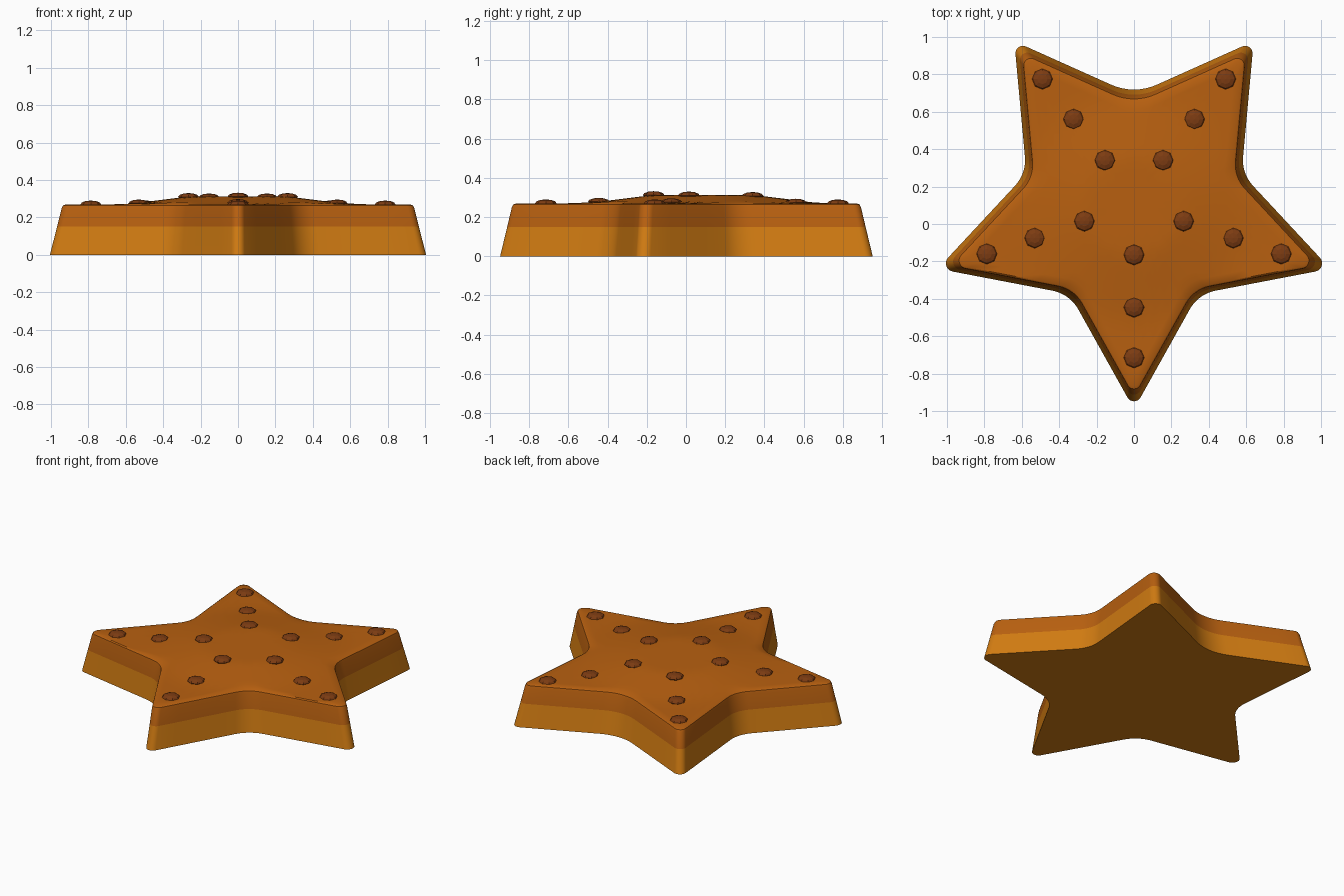
import bpy, bmesh, math
from mathutils import Vector

if "Cube" in bpy.data.objects:
    bpy.data.objects.remove(bpy.data.objects["Cube"])


def material(name, rgb):
    m = bpy.data.materials.new(name)
    m.diffuse_color = (*rgb, 1)
    m.use_nodes = True
    m.node_tree.nodes["Principled BSDF"].inputs["Base Color"].default_value = m.diffuse_color
    return m


biscuit = material("golden biscuit", (0.64, 0.20, 0.006))
topping = material("caramel topping", (0.479, 0.117, 0.005))
brown = material("chocolate brown", (0.205, 0.045, 0.006))

CENTRE = Vector((0, 0.09))

# Right half of the star outline: x, y, corner radius
HALF = [(0, -0.99, 0.04), (0.344, -0.374, 0.2), (1.049, -0.239, 0.045),
        (0.575, 0.27, 0.2), (0.64, 0.977, 0.04), (0, 0.69, 0.3)]
corners = HALF + [(-x, y, r) for x, y, r in reversed(HALF[1:-1])]


def rounded_outline(pts, arc_steps=8, edge_steps=4):
    """Polygon with every corner replaced by a tangent arc."""
    arcs = []
    n = len(pts)
    for i, (x, y, r) in enumerate(pts):
        p = Vector((x, y))
        a = (Vector(pts[i - 1][:2]) - p).normalized()
        b = (Vector(pts[(i + 1) % n][:2]) - p).normalized()
        half = a.angle(b) / 2
        c = p + (a + b).normalized() * (r / math.sin(half))
        t = r / math.tan(half)
        v0, v1 = p + a * t - c, p + b * t - c
        sweep = v0.angle_signed(v1)
        a0 = math.atan2(v0.y, v0.x)
        arcs.append([c + r * Vector((math.cos(a0 - sweep * k / arc_steps),
                                     math.sin(a0 - sweep * k / arc_steps)))
                     for k in range(arc_steps + 1)])
    out = []
    for i, arc in enumerate(arcs):
        out += arc
        nxt = arcs[(i + 1) % n][0]
        out += [arc[-1].lerp(nxt, k / edge_steps) for k in range(1, edge_steps)]
    return out


def top_height(p):
    """Gently raised middle of the upper face."""
    d = (p - CENTRE).length
    return 0.27 + 0.042 * min(1, max(0, (0.6 - d) / 0.34))


outline = rounded_outline(corners)

# Star body: stacked scaled outlines, then rings closing over the top
bm = bmesh.new()
rings = []
for z, s in [(0, 1), (0.15, 0.962), (0.25, 0.937), (0.264, 0.93), (0.27, 0.912)]:
    rings.append([bm.verts.new((p.x * s, p.y * s, z)) for p in outline])
for k in range(1, 12):
    f = 1 - k / 12
    ring = []
    for p in outline:
        q = CENTRE + (p * 0.912 - CENTRE) * f
        ring.append(bm.verts.new((q.x, q.y, top_height(q))))
    rings.append(ring)
n = len(outline)
for level, (lo, hi) in enumerate(zip(rings, rings[1:])):
    for i in range(n):
        j = (i + 1) % n
        face = bm.faces.new((lo[i], lo[j], hi[j], hi[i]))
        face.material_index = 0 if level == 0 else 1
tip = bm.verts.new((CENTRE.x, CENTRE.y, 0.312))
for i in range(n):
    bm.faces.new((rings[-1][i], rings[-1][(i + 1) % n], tip)).material_index = 1
bm.faces.new(list(reversed(rings[0])))
bmesh.ops.recalc_face_normals(bm, faces=bm.faces)
mesh = bpy.data.meshes.new("star_body")
bm.to_mesh(mesh)
bm.free()
body = bpy.data.objects.new("star_body", mesh)
bpy.context.collection.objects.link(body)
mesh.materials.append(biscuit)
mesh.materials.append(topping)
bpy.context.view_layer.objects.active = body
body.select_set(True)
bpy.ops.object.shade_smooth_by_angle(angle=math.radians(35))

# Three flattened low-poly dots along each arm
DOTS = [(0, -0.165), (0, -0.445), (0, -0.715)]
for x, y in [(0.265, 0.015), (0.53, -0.075), (0.787, -0.16),
             (0.155, 0.34), (0.323, 0.56), (0.49, 0.775)]:
    DOTS += [(x, y), (-x, y)]
for i, (x, y) in enumerate(DOTS):
    z = top_height(Vector((x, y)))
    bpy.ops.mesh.primitive_uv_sphere_add(segments=8, ring_count=6, radius=0.055,
                                         location=(x, y, z))
    dot = bpy.context.object
    dot.name = f"dot_{i + 1}"
    dot.scale.z = 0.36
    dot.data.materials.append(brown)
